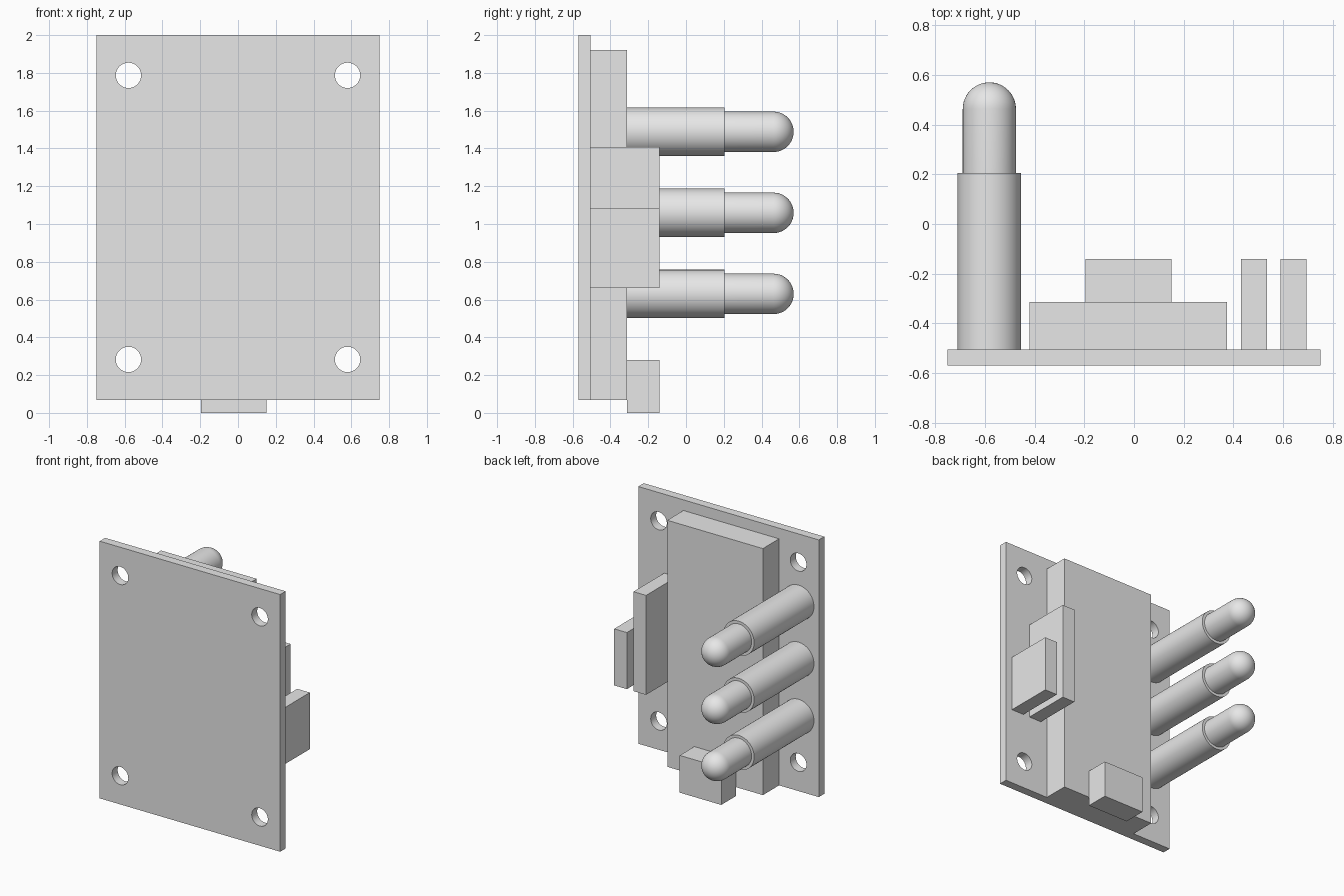
import bpy
import bmesh
from math import pi, sin, cos, radians
from mathutils import Matrix, Vector

cube = bpy.data.objects.get("Cube")
if cube:
    bpy.data.objects.remove(cube, do_unlink=True)

# Single plain grey
grey = bpy.data.materials.new("light grey")
grey.use_nodes = True
grey.diffuse_color = (0.8, 0.8, 0.8, 1)
for node in grey.node_tree.nodes:
    if node.type == 'BSDF_PRINCIPLED':
        node.inputs["Base Color"].default_value = (0.8, 0.8, 0.8, 1)


def finish(name, bm):
    """Turn a bmesh into a named grey object."""
    bmesh.ops.recalc_face_normals(bm, faces=bm.faces)
    mesh = bpy.data.meshes.new(name)
    bm.to_mesh(mesh)
    bm.free()
    mesh.materials.append(grey)
    obj = bpy.data.objects.new(name, mesh)
    bpy.context.collection.objects.link(obj)
    return obj


def select_only(obj):
    bpy.ops.object.select_all(action='DESELECT')
    obj.select_set(True)
    bpy.context.view_layer.objects.active = obj


def smooth(obj):
    select_only(obj)
    bpy.ops.object.shade_smooth_by_angle(angle=radians(30))


def box(name, x, y, z):
    """Box from (min, max) ranges along each axis."""
    bm = bmesh.new()
    bmesh.ops.create_cube(bm, size=1)
    for v in bm.verts:
        v.co = Vector([(a + b) / 2 + c * (b - a) for c, (a, b) in zip(v.co, (x, y, z))])
    return finish(name, bm)


FACE = -0.505    # rear surface of the base plate
DECK = -0.313    # rear surface of the housing
TIP = -0.14      # rear end of the small blocks

# Base plate with four mounting holes
plate = box("base_plate", (-0.75, 0.75), (-0.57, FACE), (0.068, 2))
bm = bmesh.new()
for x in (-0.58, 0.58):
    for z in (0.283, 1.787):
        bmesh.ops.create_cone(
            bm, cap_ends=True, segments=48, radius1=0.067, radius2=0.067, depth=0.3,
            matrix=Matrix.Translation((x, -0.54, z)) @ Matrix.Rotation(pi / 2, 4, 'X'))
cutter = finish("hole_cutter", bm)
cutter.hide_render = True
cut = plate.modifiers.new("holes", 'BOOLEAN')
cut.object = cutter
cut.operation = 'DIFFERENCE'
cut.solver = 'EXACT'
select_only(plate)
bpy.ops.object.modifier_apply(modifier=cut.name)
bpy.data.objects.remove(cutter, do_unlink=True)
smooth(plate)

# Housing, bottom connector and the two side tabs
box("housing", (-0.42, 0.375), (FACE, DECK), (0.068, 1.92))
box("bottom_connector", (-0.195, 0.15), (DECK, TIP), (0, 0.28))
box("tall_tab", (0.43, 0.535), (FACE, TIP), (0.66, 1.407))
box("short_tab", (0.59, 0.695), (FACE, TIP), (0.66, 1.085))


def pin(name, x, z):
    """Stepped round pin with a domed end, lathed about the y axis."""
    sleeve, core, shoulder, end = 0.128, 0.107, 0.205, 0.57
    profile = [(0, FACE), (sleeve, FACE), (sleeve, shoulder), (core, shoulder)]
    steps = 12
    for i in range(steps + 1):
        a = pi / 2 * i / steps
        profile.append((core * cos(a) if i < steps else 0, end - core + core * sin(a)))
    bm = bmesh.new()
    verts = [bm.verts.new((x + r, y, z)) for r, y in profile]
    edges = [bm.edges.new(pair) for pair in zip(verts, verts[1:])]
    bmesh.ops.spin(bm, geom=verts + edges, cent=(x, 0, z), axis=(0, 1, 0),
                   angle=2 * pi, steps=48, use_merge=True)
    bmesh.ops.remove_doubles(bm, verts=bm.verts, dist=0.0001)
    smooth(finish(name, bm))


# Row of three pins
for label, z in (("lower", 0.63), ("middle", 1.059), ("upper", 1.488)):
    pin(label + "_pin", -0.582, z)
